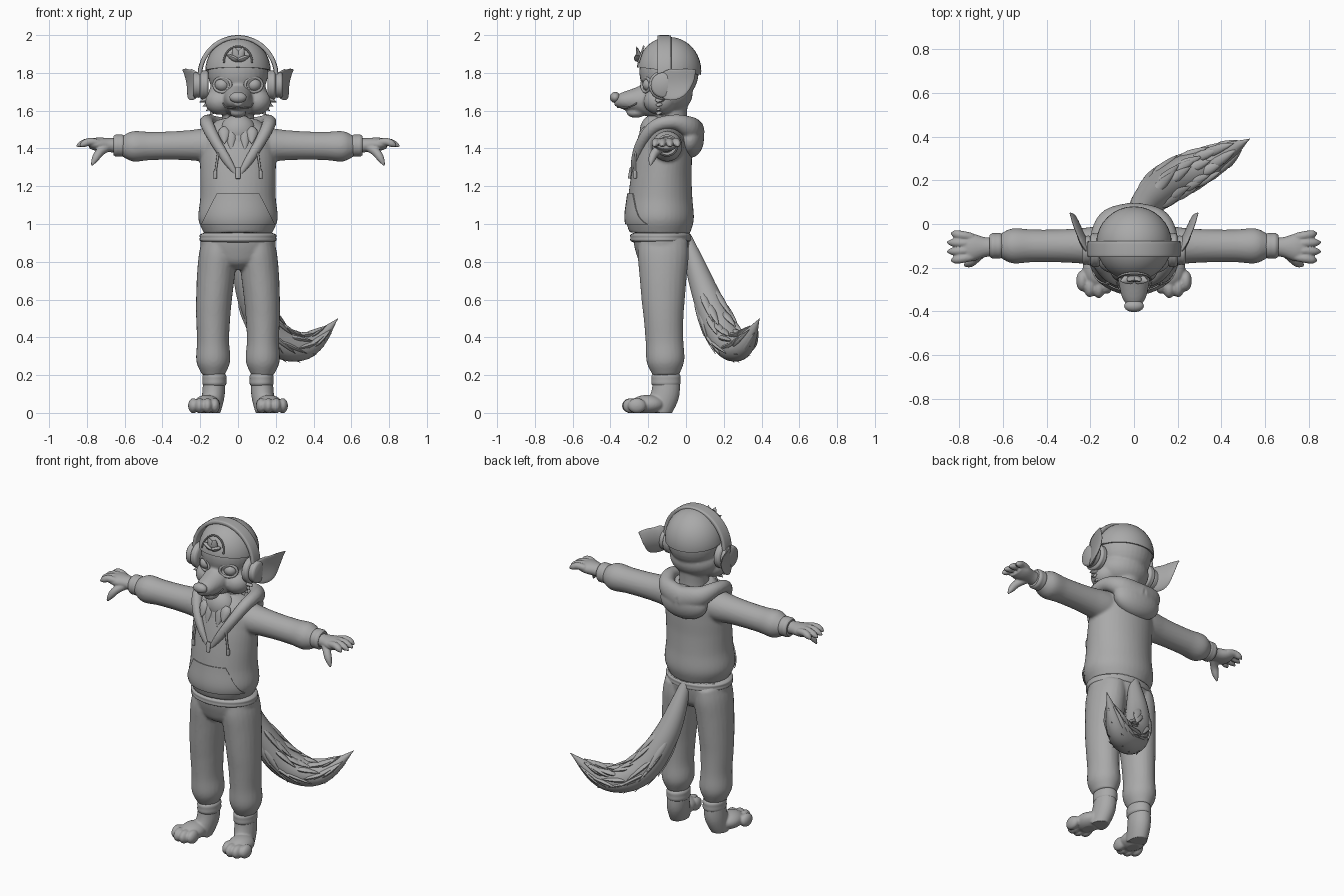
import bpy, bmesh, math, random
from mathutils import Vector, Matrix

random.seed(4)
if "Cube" in bpy.data.objects:
    bpy.data.objects.remove(bpy.data.objects["Cube"])

grey = bpy.data.materials.new("clay_grey")
grey.use_nodes = True
grey.diffuse_color = (0.4, 0.4, 0.4, 1)
grey.node_tree.nodes["Principled BSDF"].inputs["Base Color"].default_value = grey.diffuse_color


def resample(values, count):
    """Evenly spaced samples of a smooth curve through the values."""
    last, samples = len(values) - 1, []
    for i in range(count):
        t = last * i / (count - 1)
        k = min(int(t), last - 1)
        t -= k
        a, b, c, d = [values[max(0, min(last, k + j))] for j in (-1, 0, 1, 2)]
        samples.append(b + (c - a + (2 * a - 5 * b + 4 * c - d + (3 * (b - c) + d - a) * t) * t) * (t / 2))
    return samples


def tube(bm, path, widths, depths=None, count=32, sides=24, up=None, power=2):
    """Loft along a smooth path with smoothly changing radii; returns its frames."""
    centres = resample([Vector(point) for point in path], count)
    widths, depths = resample(widths, count), resample(depths or widths, count)
    heading = (centres[-1] - centres[0]).normalized()
    up = Vector(up or ((0, 1, 0) if abs(heading.z) > 0.8 else (0, 0, 1)))
    frames, loops = [], []
    for i, centre in enumerate(centres):
        tangent = (centres[min(i + 1, count - 1)] - centres[max(i - 1, 0)]).normalized()
        across = up.cross(tangent).normalized()
        above = tangent.cross(across) * max(depths[i], 0.001)
        across *= max(widths[i], 0.001)
        frames.append((centre, across, above))
        loop = []
        for k in range(sides):
            angle = math.tau * k / sides
            c, s = [math.copysign(abs(w) ** (2 / power), w) for w in (math.cos(angle), math.sin(angle))]
            loop.append(bm.verts.new(centre + across * c + above * s))
        loops.append(loop)
    for lower, upper in zip(loops, loops[1:]):
        for k in range(sides):
            n = (k + 1) % sides
            bm.faces.new((lower[k], lower[n], upper[n], upper[k]))
    bm.faces.new(loops[0][::-1])
    bm.faces.new(loops[-1])
    return frames


def band(bm, start, end, width, depth=None):
    """Short straight cuff with rounded rims."""
    rim = (0.85, 1, 1, 1, 0.85)
    tube(bm, (start, end), [width * r for r in rim], [(depth or width) * r for r in rim], count=13, sides=40)


def arch(centre, width, height, sweep=180, side_lean=0, top_lean=0):
    """Points of an elliptical arc seen from the front, leaning in depth."""
    angles = [math.radians(sweep * k / 16) for k in range(17)]
    return [Vector(centre) + Vector((width * math.cos(a), side_lean * math.cos(a) + top_lean * math.sin(a),
                                     height * math.sin(a))) for a in angles]


def ball(bm, centre, radii):
    matrix = Matrix.Translation(centre) @ Matrix.Diagonal((*radii, 1))
    bmesh.ops.create_uvsphere(bm, u_segments=32, v_segments=20, radius=1, matrix=matrix)


def tuft(bm, base, tip, radius):
    """Pointed lock of fur."""
    widths = [radius * 0.6, radius, radius * 0.6, 0]
    tube(bm, (base, tip), widths, [w * 0.6 for w in widths], count=9, sides=10)


def cut(bm, point, normal):
    """Remove everything on the normal's side of a plane."""
    bmesh.ops.bisect_plane(bm, geom=bm.verts[:] + bm.edges[:] + bm.faces[:],
                           plane_co=point, plane_no=normal, clear_outer=True)


def finish(name, bm, mirror=False, voxel=0, thickness=0):
    """Turn the mesh into a shaded object, with modifiers baked in."""
    bmesh.ops.recalc_face_normals(bm, faces=bm.faces)
    mesh = bpy.data.meshes.new(name)
    bm.to_mesh(mesh)
    bm.free()
    part = bpy.data.objects.new(name, mesh)
    bpy.context.collection.objects.link(part)
    if mirror:
        part.modifiers.new("mirror", "MIRROR").use_mirror_merge = False
    if thickness:
        shell = part.modifiers.new("thickness", "SOLIDIFY")
        shell.thickness, shell.offset = thickness, 1
    if voxel:
        blend = part.modifiers.new("blend", "REMESH")
        blend.mode, blend.voxel_size = "VOXEL", voxel
        soften = part.modifiers.new("soften", "SMOOTH")
        soften.factor, soften.iterations = 0.5, 3
    depsgraph = bpy.context.evaluated_depsgraph_get()
    mesh = bpy.data.meshes.new_from_object(part.evaluated_get(depsgraph))
    part.modifiers.clear()
    part.data = mesh
    for vertex in mesh.vertices:
        vertex.co.z = max(vertex.co.z, 0)
    mesh.materials.clear()
    mesh.materials.append(grey)
    mesh.polygons.foreach_set("use_smooth", [True] * len(mesh.polygons))
    mesh.set_sharp_from_angle(angle=math.radians(45))


# Hoodie: torso and sleeves blended together
torso_path = [(0, -.14, .95), (0, -.13, 1.25), (0, -.09, 1.55)]
torso_widths = [.18, .21, .2, .2, .2, .19, .11]
torso_depths = [.16, .18, .17, .16, .15, .13, .09]
bm = bmesh.new()
tube(bm, torso_path, torso_widths, torso_depths, sides=40)
tube(bm, [(.1, -.1, 1.42), (.62, -.1, 1.41)], [.09, .09, .08, .075, .075, .08, .05])
finish("hoodie", bm, mirror=True, voxel=.009)

bm = bmesh.new()
band(bm, (.6, -.1, 1.415), (.66, -.1, 1.415), .058)
finish("sleeve_cuffs", bm, mirror=True)

# Front pocket: a slice of a slightly larger torso
bm = bmesh.new()
tube(bm, torso_path, [w + .002 for w in torso_widths], [d + .002 for d in torso_depths], sides=40)
cut(bm, (0, 0, 1.16), (0, 0, 1))
cut(bm, (0, 0, 1), (0, 0, -1))
cut(bm, (0, -.17, 1), (0, 1, 0))
for side in (-1, 1):
    cut(bm, (side * .11, 0, 1.16), (side, 0, .5))
finish("pocket", bm, thickness=.006)

# Lowered hood with its V-shaped collar
bm = bmesh.new()
tube(bm, [(0, -.28, 1.25), (.06, -.27, 1.34), (.12, -.23, 1.44), (.16, -.16, 1.52),
          (.16, -.06, 1.54), (.11, .02, 1.51), (0, .05, 1.48)],
     [.01, .02, .03, .035, .04, .05, .05], [.01, .025, .03, .035, .04, .06, .075])
ball(bm, (0, .02, 1.45), (.155, .075, .1))
finish("hood", bm, mirror=True, voxel=.008)

# Drawstrings and zip pull
bm = bmesh.new()
tube(bm, [(.1, -.265, 1.41), (.11, -.27, 1.34), (.12, -.27, 1.27)], [.006, .006], sides=10)
band(bm, (.12, -.27, 1.28), (.12, -.27, 1.24), .01)
finish("drawstrings", bm, mirror=True)
bm = bmesh.new()
band(bm, (0, -.29, 1.3), (0, -.3, 1.24), .014, .008)
finish("zip_pull", bm)

# Chest fur: locks meeting in a point
bm = bmesh.new()
ball(bm, (0, -.17, 1.49), (.095, .075, .09))
for i in range(-2, 3):
    x = .036 * i
    tuft(bm, (x, -.21, 1.51), (x, -.26, 1.355 + .035 * abs(i)), .033)
finish("chest_fur", bm)

# Trousers: hips and legs blended together
bm = bmesh.new()
tube(bm, [(0, -.12, .76), (0, -.13, .95)], [.05, .15, .19, .2, .19], [.07, .12, .14, .15, .15], sides=40)
tube(bm, [(.1, -.12, .91), (.13, -.12, .55), (.13, -.105, .2)],
     [.09, .1, .1, .095, .09, .085, .09, .06], [.13, .135, .125, .115, .105, .1, .1, .07])
finish("trousers", bm, mirror=True, voxel=.009)
bm = bmesh.new()
band(bm, (0, -.134, .9), (0, -.134, .955), .202, .16)
finish("waistband", bm)

# Feet with four splayed toes
bm = bmesh.new()
tube(bm, [(.125, -.105, .21), (.13, -.11, .1), (.145, -.155, 0)], [.055, .06, .05], [.068, .075, .07])
ball(bm, (.165, -.205, .045), (.07, .09, .05))
for i in range(4):
    fan = math.radians(30 * i - 40)
    ball(bm, (.175 + .08 * math.sin(fan), -.2 - .093 * math.cos(fan), .038), (.028, .048, .04))
finish("feet", bm, mirror=True, voxel=.006)
bm = bmesh.new()
band(bm, (.125, -.106, .21), (.125, -.106, .14), .063, .077)
finish("ankle_cuffs", bm, mirror=True)

# Hands with four fingers and a thumb
bm = bmesh.new()
tube(bm, [(.64, -.105, 1.415), (.785, -.108, 1.425)], [.042, .046, .064, .06], [.04, .037, .036, .026])
finger = [.018, .02, .02, .018, .004]
for i in range(4):
    spread = i - 1.5
    base, tip = -.105 - .03 * spread, -.105 - .042 * spread
    reach = .86 - .01 * spread * spread
    tube(bm, [(.74, base, 1.43), (.79, (base + tip) / 2, 1.435), (reach, tip, 1.412)], finger)
tube(bm, [(.7, -.13, 1.405), (.74, -.17, 1.37), (.775, -.19, 1.31)], [.026, .023, .02, .005])
finish("hands", bm, mirror=True, voxel=.005)

# Head: skull, cheeks, chin, muzzle and neck blended together
bm = bmesh.new()
ball(bm, (0, -.09, 1.805), (.16, .157, .167))
ball(bm, (0, -.1, 1.69), (.155, .135, .11))
ball(bm, (.095, -.14, 1.65), (.08, .085, .072))
ball(bm, (0, -.265, 1.59), (.042, .05, .028))
tube(bm, [(0, -.16, 1.66), (0, -.38, 1.65)], [.09, .08, .07, .055, .025], [.1, .09, .065, .045, .025])
tube(bm, [(0, -.08, 1.45), (0, -.08, 1.64)], [.1, .085, .09])
finish("head", bm, mirror=True, voxel=.008)

# Face details
bm = bmesh.new()
ball(bm, (0, -.375, 1.67), (.045, .028, .029))
finish("nose", bm)
bm = bmesh.new()
tube(bm, [(0, -.362, 1.618), (.06, -.305, 1.617), (.08, -.26, 1.64)], [.004, .004], sides=8)
finish("mouth_line", bm, mirror=True)
bm = bmesh.new()
ball(bm, (.083, -.19, 1.737), (.04, .04, .036))
finish("eyes", bm, mirror=True)
bm = bmesh.new()
tube(bm, arch((.083, -.212, 1.737), .045, .038, sweep=360, side_lean=.022), [.008, .008], sides=10, up=(0, 1, 0))
finish("eyelids", bm, mirror=True)

# Cheek fur: a fan of locks along the jaw
bm = bmesh.new()
for i in range(4):
    tuft(bm, (.13 - .01 * i, -.13, 1.67 - .015 * i), (.205 - .018 * i, -.15, 1.645 - .023 * i), .03)
finish("cheek_fur", bm, mirror=True)

# Cap with a lock of hair through the front opening
bm = bmesh.new()
ball(bm, (0, -.09, 1.81), (.165, .163, .172))
cut(bm, (0, -.09, 1.81), (0, -.12, -1))
finish("cap", bm, thickness=.008)
bm = bmesh.new()
for i in range(4):
    lean = math.radians(45 * i - 65)
    tuft(bm, (0, -.245, 1.865), (.07 * math.sin(lean), -.262, 1.865 + .08 * math.cos(lean)), .026)
finish("hair_lock", bm)
bm = bmesh.new()
tube(bm, arch((0, -.252, 1.855), .075, .085, top_lean=.028), [.005, .005], sides=8, up=(0, 1, 0))
finish("cap_opening", bm)

# Headphones
bm = bmesh.new()
tube(bm, arch((0, -.115, 1.78), .203, .208), [.012, .012], [.037, .037], up=(0, 1, 0), power=5)
finish("headphone_band", bm)
bm = bmesh.new()
band(bm, (.155, -.12, 1.735), (.2, -.12, 1.735), .077)
band(bm, (.195, -.12, 1.735), (.238, -.12, 1.735), .066)
finish("headphone_cups", bm, mirror=True)

# Cupped ears swept backwards
bm = bmesh.new()
tube(bm, [(.19, -.16, 1.73), (.24, -.05, 1.745), (.275, .05, 1.815)],
     [.012, .016, .014, .01, .003], [.03, .075, .08, .05, .005])
for vertex in bm.verts:
    vertex.co.x += 3 * (vertex.co.z - 1.74) ** 2
finish("ears", bm, mirror=True)

# Bushy tail with rings of pointed locks
bm = bmesh.new()
frames = tube(bm, [(0, 0, .93), (.06, .1, .64), (.18, .2, .41), (.36, .29, .35), (.53, .39, .5)],
              [.03, .065, .085, .085, .055, 0], up=(-.57, .82, 0))
for i in range(8, 26, 2):
    turn = random.random()
    centre, across, above = frames[i]
    ahead, ahead_across, ahead_above = frames[min(i + 6, len(frames) - 4)]
    for k in range(5):
        angle = math.tau * (k + turn) / 5
        c, s = math.cos(angle), math.sin(angle)
        tuft(bm, centre + (across * c + above * s) * .8, ahead + (ahead_across * c + ahead_above * s) * 1.1, .024)
finish("tail", bm)
